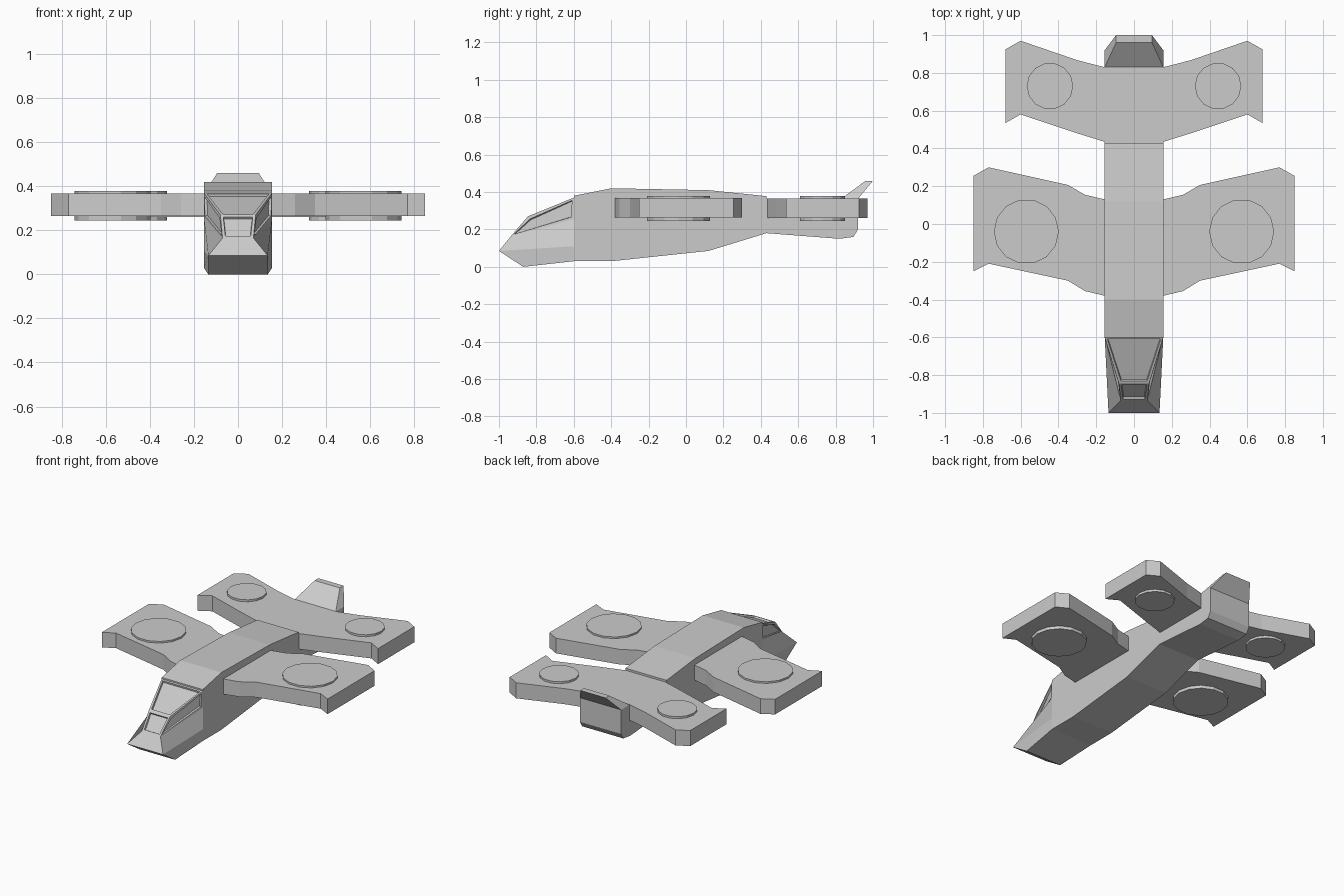
import bpy, bmesh
from mathutils import Vector

if "Cube" in bpy.data.objects:
    bpy.data.objects.remove(bpy.data.objects["Cube"])

W = 0.155  # fuselage half width


def finish(bm, name):
    bmesh.ops.recalc_face_normals(bm, faces=bm.faces[:])
    mesh = bpy.data.meshes.new(name)
    bm.to_mesh(mesh)
    bm.free()
    obj = bpy.data.objects.new(name, mesh)
    bpy.context.collection.objects.link(obj)
    return obj


def prism(name, outline, offset):
    """Extrude a closed outline of 3D points along an offset."""
    bm = bmesh.new()
    face = bm.faces.new([bm.verts.new(p) for p in outline])
    ext = bmesh.ops.extrude_face_region(bm, geom=[face], use_keep_orig=True)
    verts = [g for g in ext["geom"] if isinstance(g, bmesh.types.BMVert)]
    bmesh.ops.translate(bm, verts=verts, vec=Vector(offset))
    return finish(bm, name)


# Fuselage: side profile extruded across
profile = [(-0.6, 0.03), (-0.6, 0.38), (-0.4, 0.42), (0.12, 0.41), (0.43, 0.378),
           (0.43, 0.364), (0.92, 0.364), (0.92, 0.2), (0.895, 0.16), (0.82, 0.15),
           (0.43, 0.18), (0.12, 0.085), (-0.4, 0.03)]
prism("fuselage", [(-W, y, z) for y, z in profile], (2 * W, 0, 0))

# Cockpit nose with recessed windows
points = {"A": (0.135, -1.0, 0.085), "B": (0.07, -0.935, 0.165), "C": (0.08, -0.845, 0.27),
          "D": (W, -0.6, 0.37), "E": (W, -0.6, 0.03), "F": (W, -0.6, 0.255),
          "G": (0.135, -0.87, 0.0), "H": (W, -0.6, 0.11)}
bm = bmesh.new()
right = {k: bm.verts.new(p) for k, p in points.items()}
left = {k: bm.verts.new((-p[0], p[1], p[2])) for k, p in points.items()}
windows = []
for side in (right, left):
    windows.append(bm.faces.new([side[k] for k in "BCDF"]))
    bm.faces.new([side[k] for k in "ABFH"])
    bm.faces.new([side[k] for k in "AHEG"])
for a, b in ("AB", "BC", "CD", "DF", "FH", "HE", "EG", "GA"):
    f = bm.faces.new([right[a], right[b], left[b], left[a]])
    if a + b in ("BC", "CD"):
        windows.append(f)
bmesh.ops.recalc_face_normals(bm, faces=bm.faces[:])
bmesh.ops.inset_individual(bm, faces=windows, thickness=0.018)
bmesh.ops.inset_individual(bm, faces=windows, thickness=0.004, depth=-0.012)
finish(bm, "cockpit_nose")

# Tail fin: tapered block leaning backwards
bm = bmesh.new()
base = [bm.verts.new(p) for p in ((-W, 0.83, 0.364), (W, 0.83, 0.364), (W, 0.92, 0.364), (-W, 0.92, 0.364))]
top = [bm.verts.new(p) for p in ((-0.095, 0.96, 0.46), (0.095, 0.96, 0.46), (0.095, 1.0, 0.46), (-0.095, 1.0, 0.46))]
bm.faces.new(base)
bm.faces.new(top)
for i in range(4):
    j = (i + 1) % 4
    bm.faces.new((base[i], base[j], top[j], top[i]))
finish(bm, "tail_fin")

# Wings and their rotor discs, on both sides
front = [(W, -0.38), (0.26, -0.355), (0.35, -0.3), (0.77, -0.21), (0.85, -0.25),
         (0.85, 0.255), (0.77, 0.3), (0.35, 0.207), (0.26, 0.155), (W, 0.13)]
rear = [(0, 0.435), (W, 0.435), (0.3, 0.48), (0.6, 0.58), (0.68, 0.535),
        (0.68, 0.925), (0.6, 0.97), (0.3, 0.867), (W, 0.83), (0, 0.83)]
for label, outline, centre, radius in (("front", front, (0.57, -0.04), 0.172),
                                       ("rear", rear, (0.445, 0.73), 0.123)):
    z0, z1 = (0.265, 0.368) if label == "front" else (0.26, 0.366)
    for side, s in (("right", 1), ("left", -1)):
        prism(f"{label}_wing_{side}", [(s * x, y, z0) for x, y in outline], (0, 0, z1 - z0))
        bpy.ops.mesh.primitive_cylinder_add(vertices=14, radius=radius, depth=0.135,
                                            location=(s * centre[0], centre[1], 0.312),
                                            rotation=(0, 0, 1.5708))
        bpy.context.object.name = f"{label}_rotor_disc_{side}"
